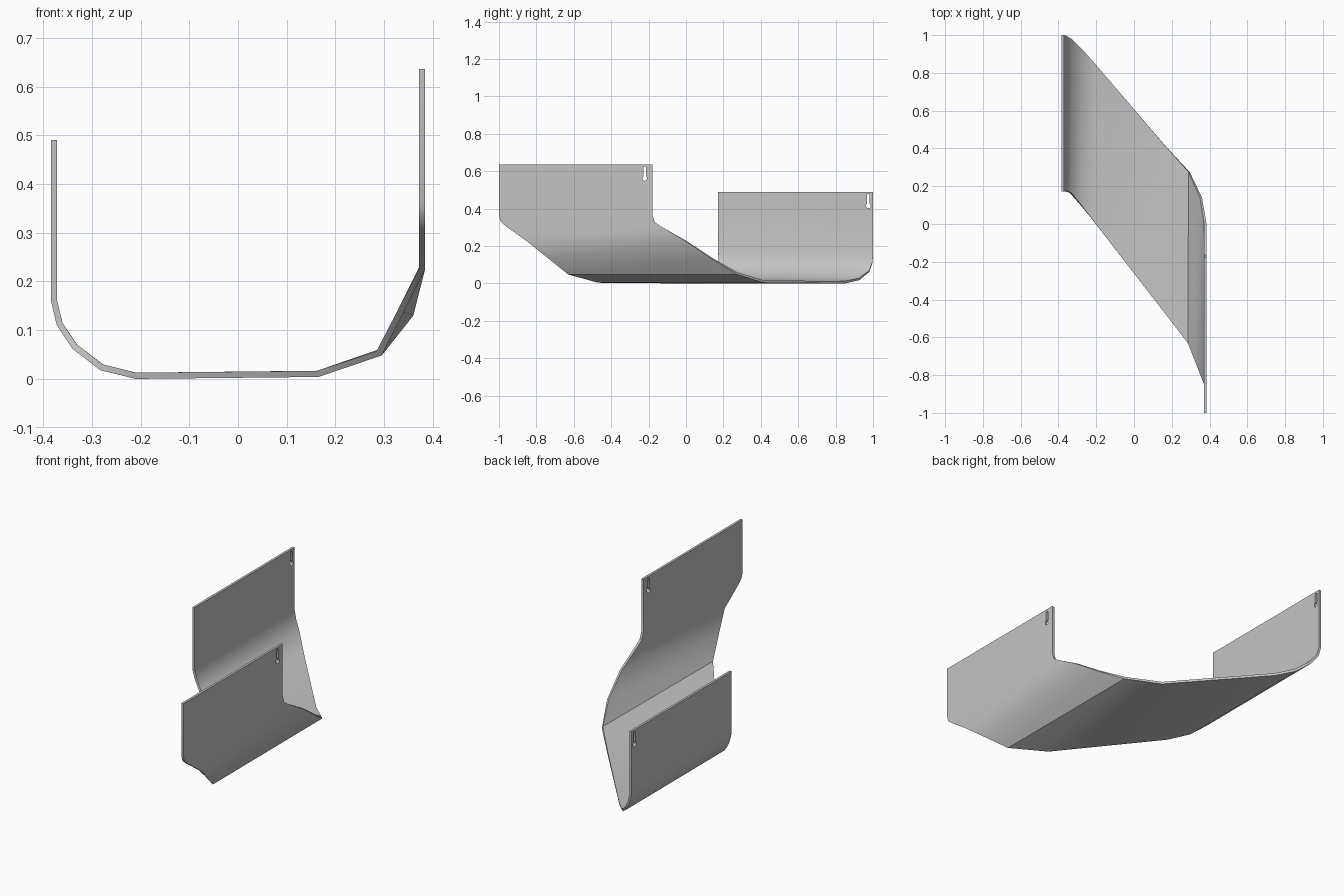
import bpy, bmesh, math

cube = bpy.data.objects.get("Cube")
if cube:
    bpy.data.objects.remove(cube)

HALF = 0.384        # half of the overall width
THICK = 0.0125      # sheet thickness

grey = bpy.data.materials.new("sheet grey")
grey.use_nodes = True
colour = (0.55, 0.55, 0.55, 1)
grey.diffuse_color = colour
grey.node_tree.nodes["Principled BSDF"].inputs["Base Color"].default_value = colour


def new_object(name, bm):
    mesh = bpy.data.meshes.new(name)
    bm.to_mesh(mesh)
    bm.free()
    ob = bpy.data.objects.new(name, mesh)
    bpy.context.collection.objects.link(ob)
    mesh.materials.append(grey)
    return ob


def keyhole(name, x, y, z):
    """Round hole with a narrow slot above it, as a cutter along x."""
    bm = bmesh.new()
    r, slot, height = 0.013, 0.007, 0.064
    start = math.acos(slot / r)
    sweep = 2 * math.pi - (math.pi - 2 * start)
    pts = [(r * math.cos(start - sweep * i / 14), r * math.sin(start - sweep * i / 14))
           for i in range(15)]
    pts += [(-slot, height - 0.005), (-slot / 2, height), (slot / 2, height), (slot, height - 0.005)]
    face = bm.faces.new([bm.verts.new((x - 0.05, y + a, z + b)) for a, b in pts])
    out = bmesh.ops.extrude_face_region(bm, geom=[face])["geom"]
    bmesh.ops.translate(bm, vec=(0.1, 0, 0), verts=[v for v in out if isinstance(v, bmesh.types.BMVert)])
    bmesh.ops.recalc_face_normals(bm, faces=bm.faces)
    ob = new_object(name, bm)
    ob.hide_render = True
    return ob


# Bent sheet: front and back edge points of each bend line, from low wall to tall wall
def bend(x, z, front, back):
    return (x, front, z), (x, back, z)


lines = [
    bend(-HALF, 0.49, 0.172, 1.0),
    bend(-HALF, 0.16, 0.172, 1.0),
    bend(-0.372, 0.11, 0.175, 0.997),
    bend(-0.34, 0.062, 0.165, 0.98),
    bend(-0.283, 0.018, 0.1, 0.927),
    bend(-0.21, 0.0, 0.01, 0.85),
    bend(0.165, 0.004, -0.47, 0.415),
    bend(0.295, 0.048, -0.63, 0.275),
    ((0.34, -0.74, 0.137), (0.36, 0.14, 0.13)),
    bend(HALF, 0.225, -0.85, 0.0),
    ((HALF, -0.965, 0.308), (HALF, -0.13, 0.302)),
    ((HALF, -0.99, 0.33), (HALF, -0.165, 0.325)),
    bend(HALF, 0.36, -1.0, -0.178),
    bend(HALF, 0.636, -1.0, -0.178),
]
bm = bmesh.new()
rows = [[bm.verts.new(p) for p in line] for line in lines]
for (f0, b0), (f1, b1) in zip(rows, rows[1:]):
    bm.faces.new((f0, f1, b1, b0))
sheet = new_object("bent_sheet", bm)

solid = sheet.modifiers.new("thickness", 'SOLIDIFY')
solid.thickness = THICK
solid.offset = 1
solid.use_even_offset = True

# Hanging holes in the upper back corner of each wall
cutters = [keyhole("tall_wall_keyhole", HALF, -0.221, 0.562),
           keyhole("low_wall_keyhole", -HALF, 0.975, 0.415)]
for cutter in cutters:
    cut = sheet.modifiers.new("keyhole", 'BOOLEAN')
    cut.operation = 'DIFFERENCE'
    cut.solver = 'EXACT'
    cut.object = cutter

bpy.ops.object.select_all(action='DESELECT')
bpy.context.view_layer.objects.active = sheet
sheet.select_set(True)
for name in [m.name for m in sheet.modifiers]:
    bpy.ops.object.modifier_apply(modifier=name)
for cutter in cutters:
    bpy.data.objects.remove(cutter)
bpy.ops.object.shade_smooth_by_angle(angle=math.radians(35))
